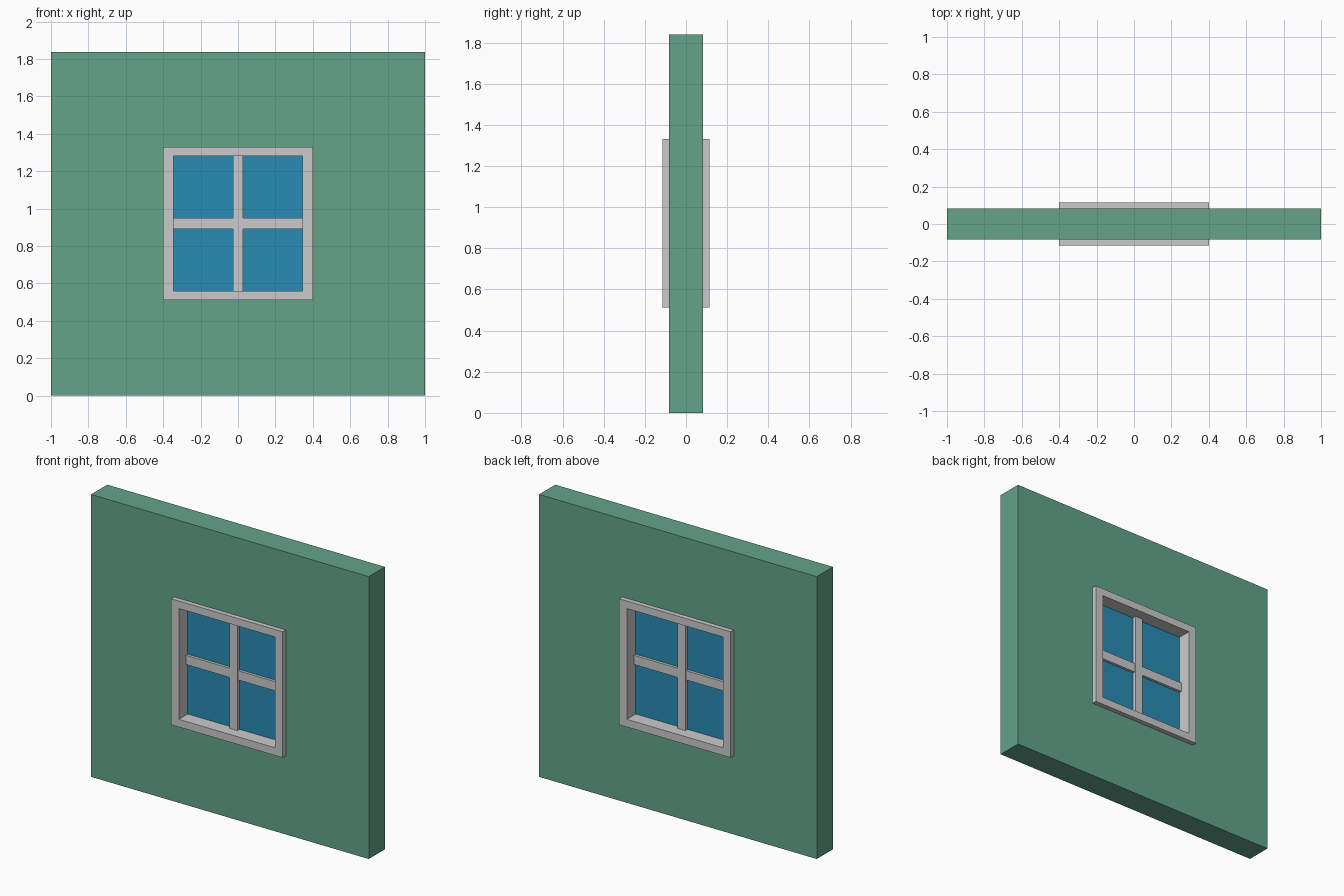
import bpy, bmesh

if "Cube" in bpy.data.objects:
    bpy.data.objects.remove(bpy.data.objects["Cube"])


def material(name, rgb):
    mat = bpy.data.materials.new(name)
    mat.diffuse_color = (*rgb, 1)
    mat.use_nodes = True
    mat.node_tree.nodes["Principled BSDF"].inputs["Base Color"].default_value = mat.diffuse_color
    return mat


def finish(name, bm, mat=None):
    bmesh.ops.recalc_face_normals(bm, faces=bm.faces)
    mesh = bpy.data.meshes.new(name)
    bm.to_mesh(mesh)
    bm.free()
    if mat:
        mesh.materials.append(mat)
    obj = bpy.data.objects.new(name, mesh)
    bpy.context.collection.objects.link(obj)
    return obj


def box(name, half_x, half_y, z0, z1, mat=None):
    bm = bmesh.new()
    bmesh.ops.create_cube(bm, size=1)
    for v in bm.verts:
        v.co.x *= 2 * half_x
        v.co.y *= 2 * half_y
        v.co.z = (z0 + z1) / 2 + v.co.z * (z1 - z0)
    return finish(name, bm, mat)


def ring(name, outer, inner, half_y, mat=None):
    """Rectangular panel with a rectangular hole; rects are (half_x, z0, z1)."""
    bm = bmesh.new()
    loops = []
    for (hx, z0, z1), y in ((outer, -half_y), (outer, half_y),
                            (inner, half_y), (inner, -half_y)):
        corners = ((-hx, z0), (hx, z0), (hx, z1), (-hx, z1))
        loops.append([bm.verts.new((x, y, z)) for x, z in corners])
    for k in range(4):
        a, b = loops[k], loops[(k + 1) % 4]
        for i in range(4):
            j = (i + 1) % 4
            bm.faces.new((a[i], a[j], b[j], b[i]))
    return finish(name, bm, mat)


green = material("wall_green", (0.125, 0.367, 0.253))
blue = material("glass_blue", (0.022, 0.258, 0.462))

# Wall, with its opening hidden inside the frame thickness
ring("wall", (1.0, 0.0, 1.838), (0.375, 0.535, 1.306), 0.083, green)

# Window frame standing proud on both sides
ring("window_frame", (0.402, 0.511, 1.331), (0.346, 0.561, 1.282), 0.114)

# Glass pane, ends buried in the frame
box("glass_pane", 0.36, 0.023, 0.55, 1.294, blue)

# Glazing bars
box("vertical_bar", 0.028, 0.046, 0.555, 1.288)
box("horizontal_bar", 0.352, 0.041, 0.89, 0.95)
